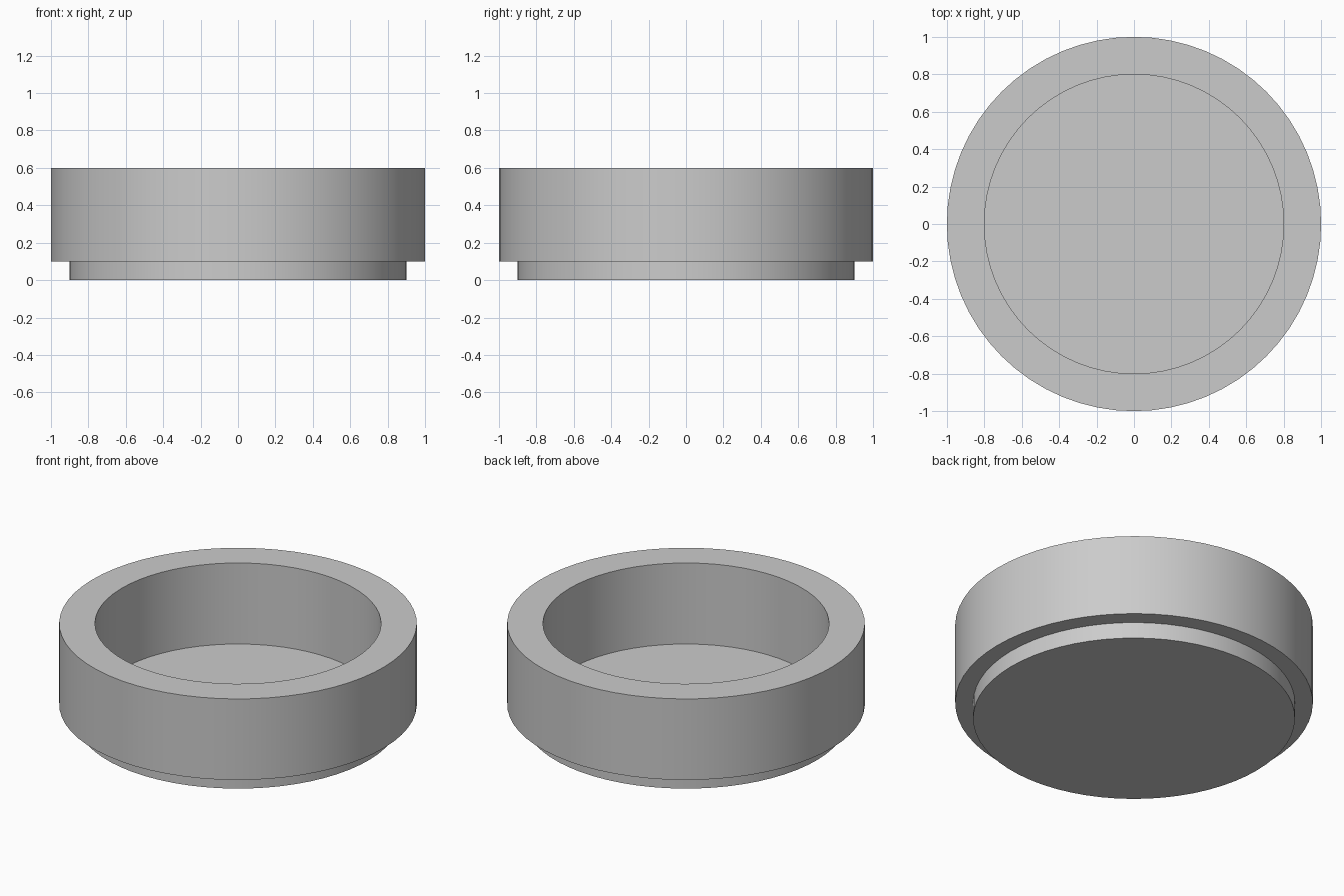
import bpy
import bmesh
import math

SEGMENTS = 64

cube = bpy.data.objects.get("Cube")
if cube:
    bpy.data.objects.remove(cube, do_unlink=True)

# Plain grey material
grey = bpy.data.materials.new("light_grey")
grey.use_nodes = True
grey.diffuse_color = (0.6, 0.6, 0.6, 1)
grey.node_tree.nodes["Principled BSDF"].inputs["Base Color"].default_value = (0.6, 0.6, 0.6, 1)


def lathe(name, profile):
    """Turn an (radius, height) profile around z and cap both ends."""
    bm = bmesh.new()
    rings = []
    for radius, z in profile:
        rings.append([bm.verts.new((radius * math.cos(a), radius * math.sin(a), z))
                      for a in (math.tau * i / SEGMENTS for i in range(SEGMENTS))])
    for low, high in zip(rings, rings[1:]):
        for i in range(SEGMENTS):
            j = (i + 1) % SEGMENTS
            bm.faces.new((low[i], low[j], high[j], high[i]))
    bm.faces.new(list(reversed(rings[0])))
    bm.faces.new(rings[-1])
    bmesh.ops.recalc_face_normals(bm, faces=bm.faces)
    mesh = bpy.data.meshes.new(name)
    bm.to_mesh(mesh)
    bm.free()
    mesh.materials.append(grey)
    obj = bpy.data.objects.new(name, mesh)
    bpy.context.collection.objects.link(obj)
    bpy.ops.object.select_all(action="DESELECT")
    obj.select_set(True)
    bpy.context.view_layer.objects.active = obj
    bpy.ops.object.shade_smooth_by_angle(angle=math.radians(30))
    return obj


# Open dish: stepped foot, thick outer wall, flat rim, inner wall and floor
lathe("round_dish", [(0.9, 0), (0.9, 0.1), (1, 0.1), (1, 0.6), (0.8, 0.6), (0.8, 0.1)])
